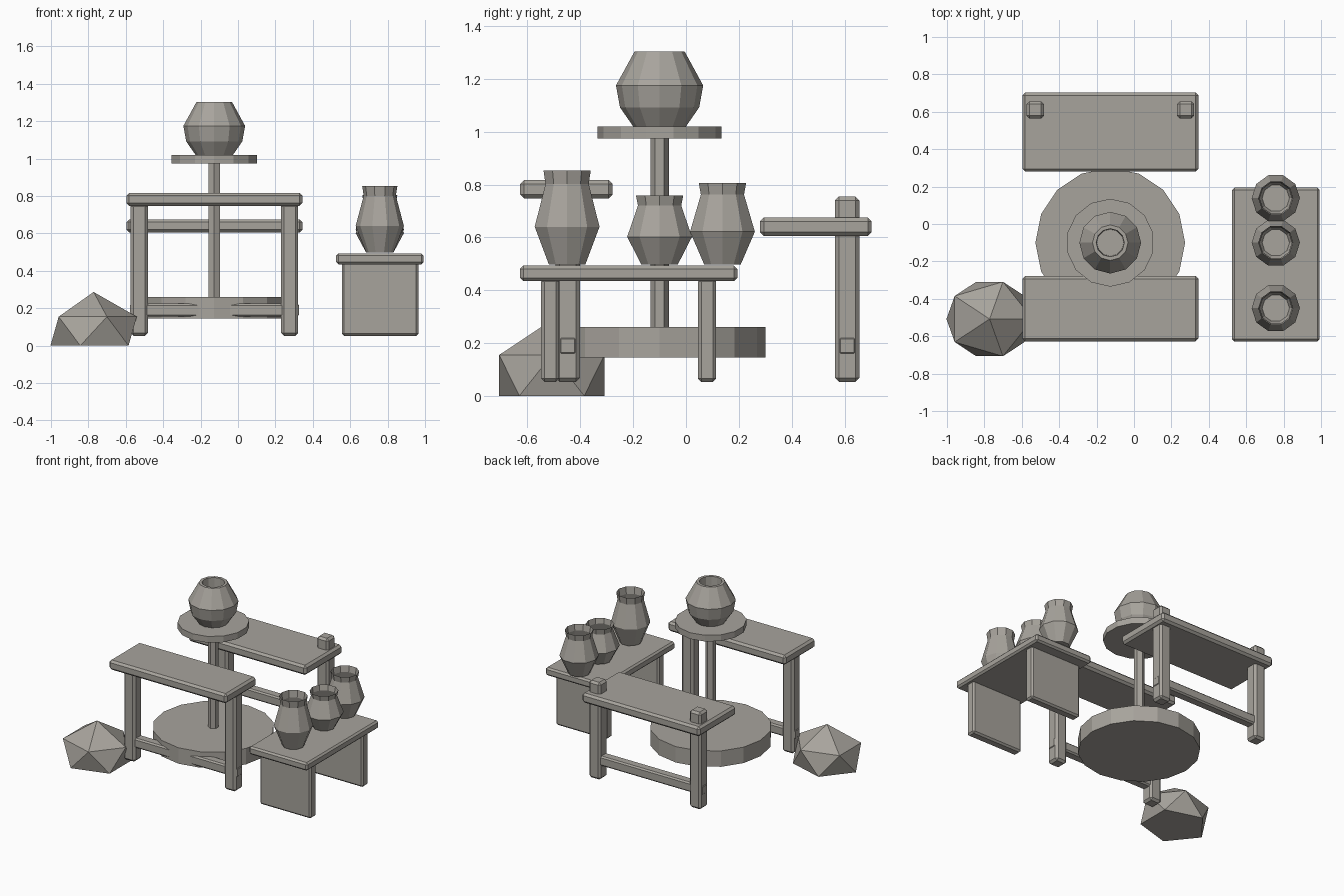
import bpy, bmesh, math

if "Cube" in bpy.data.objects:
    bpy.data.objects.remove(bpy.data.objects["Cube"])

clay = bpy.data.materials.new("warm grey")
clay.diffuse_color = (0.39, 0.37, 0.335, 1.0)
clay.use_nodes = True
clay.node_tree.nodes["Principled BSDF"].inputs["Base Color"].default_value = clay.diffuse_color


def finish(name, bm):
    mesh = bpy.data.meshes.new(name)
    bm.to_mesh(mesh)
    bm.free()
    mesh.materials.append(clay)
    obj = bpy.data.objects.new(name, mesh)
    bpy.context.collection.objects.link(obj)
    return obj


def box(name, x, y, z, bevel=0.015):
    """Chamfered box from (min, max) ranges."""
    bm = bmesh.new()
    bmesh.ops.create_cube(bm, size=1)
    for v in bm.verts:
        v.co = [(a + b) / 2 + c * (b - a) for (a, b), c in zip((x, y, z), v.co)]
    bmesh.ops.bevel(bm, geom=bm.edges[:], offset=bevel, segments=1,
                    affect='EDGES', profile=0.5)
    return finish(name, bm)


def lathe(name, x, y, profile, sides, start=0.0, close_end=False):
    """Revolve (radius, z) points; the first ring is capped, the last if asked."""
    bm = bmesh.new()
    rings = []
    for r, z in profile:
        angles = [start + 2 * math.pi * i / sides for i in range(sides)]
        rings.append([bm.verts.new((x + r * math.cos(a), y + r * math.sin(a), z))
                      for a in angles])
    for lo, hi in zip(rings, rings[1:]):
        for i in range(sides):
            j = (i + 1) % sides
            bm.faces.new((lo[i], lo[j], hi[j], hi[i]))
    bm.faces.new(rings[0][::-1])
    if close_end:
        bm.faces.new(rings[-1])
    return finish(name, bm)


# Potter's wheel: kick wheel, axle and throwing head
CX, CY, UP = -0.127, -0.1, math.pi / 2
for name, r, z0, z1, sides in (("kick_wheel", 0.4, 0.145, 0.26, 16),
                               ("axle", 0.035, 0.2, 0.99, 6),
                               ("wheel_head", 0.235, 0.975, 1.02, 14)):
    lathe(name, CX, CY, [(r, z0), (r, z1)], sides, UP, True)

# Thick-walled pot on the wheel head
lathe("wheel_pot", CX, CY,
      [(0.10, 1.02), (0.15, 1.092), (0.165, 1.175), (0.095, 1.303),
       (0.075, 1.303), (0.072, 1.19)], 12, 0, True)


# Front and back benches: plank, two legs and a stretcher
def bench(name, y, z, leg_y, leg_top):
    box(name + "_plank", (-0.597, 0.344), y, z)
    for side, lx in (("left", -0.528), ("right", 0.276)):
        box(f"{name}_{side}_leg", (lx - 0.046, lx + 0.046),
            (leg_y - 0.046, leg_y + 0.046), (0.053, leg_top))
    box(name + "_stretcher", (-0.578, 0.326), (leg_y - 0.035, leg_y + 0.035),
        (0.155, 0.225), 0.01)


bench("front_bench", (-0.628, -0.278), (0.747, 0.817), -0.448, 0.76)
bench("back_bench", (0.28, 0.703), (0.605, 0.675), 0.61, 0.755)

# Side table on two upright slabs
box("table_top", (0.525, 0.992), (-0.628, 0.194), (0.435, 0.493), 0.012)
for side, y in (("front", -0.514), ("back", 0.08)):
    box(f"table_{side}_slab", (0.555, 0.965), (y - 0.034, y + 0.034),
        (0.053, 0.445), 0.012)

# Three open jars of different heights on the side table
for name, y, h in (("tall", -0.45, 0.355), ("short", -0.1, 0.26),
                   ("medium", 0.138, 0.308)):
    lathe(name + "_jar", 0.758, y,
          [(0.073, 0.498), (0.129, 0.498 + 0.40 * h),
           (0.086, 0.498 + 0.855 * h), (0.094, 0.498 + h)], 10)

# Lump of raw clay with its underside flattened on the ground
bm = bmesh.new()
bmesh.ops.create_icosphere(bm, subdivisions=1, radius=1)
for v in bm.verts:
    x, y, z = v.co
    v.co = (-0.772 + 0.258 * x, -0.508 + 0.234 * y, max(0.0, 0.048 + 0.239 * z))
finish("clay_lump", bm)
